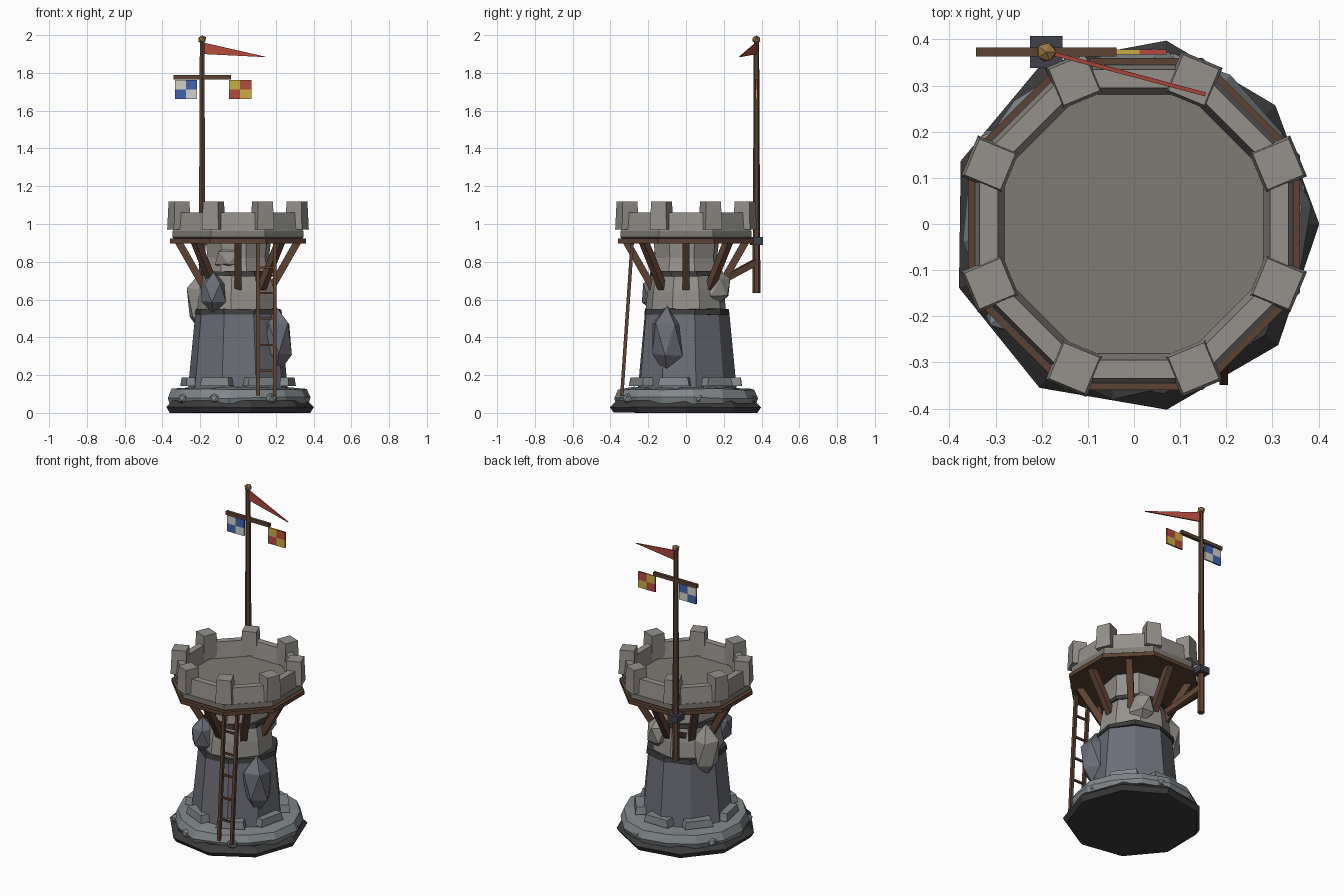
import bpy, bmesh, random
from math import pi, cos, sin, radians
from mathutils import Vector, Matrix

if "Cube" in bpy.data.objects:
    bpy.data.objects.remove(bpy.data.objects["Cube"])

random.seed(4)
OCT = pi / 8
SEC = 1 / cos(OCT)


def mat(name, *rgb):
    m = bpy.data.materials.new(name)
    m.diffuse_color = (*rgb, 1)
    m.use_nodes = True
    m.node_tree.nodes["Principled BSDF"].inputs["Base Color"].default_value = m.diffuse_color
    return m


STONE = mat("pale_stone", .30, .285, .26)
FLOOR = mat("floor_stone", .21, .195, .17)
SLATE = mat("slate", .15, .155, .185)
LEDGE = mat("ledge_stone", .22, .245, .26)
DARK = mat("dark_stone", .045, .045, .045)
WOOD = mat("wood", .11, .055, .032)
IRON = mat("iron", .05, .055, .07)
GOLD = mat("brass", .33, .19, .06)
RED = mat("red", .45, .07, .045)
YELLOW = mat("yellow", .6, .42, .06)
BLUE = mat("blue", .05, .13, .42)
WHITE = mat("white", .65, .63, .58)


def finish(bm, name, m):
    bmesh.ops.recalc_face_normals(bm, faces=bm.faces)
    me = bpy.data.meshes.new(name)
    bm.to_mesh(me)
    bm.free()
    me.materials.append(m)
    ob = bpy.data.objects.new(name, me)
    bpy.context.collection.objects.link(ob)
    return ob


def lathe(name, profile, n, m, phase=0.0, jitter=0.0, closed=False):
    """Rings of n points through (radius, z), capped or closed into a band."""
    bm = bmesh.new()
    wob = [1 + random.uniform(-jitter, jitter) for _ in range(n)]
    rings = []
    for r, z in profile:
        rings.append([bm.verts.new((r * wob[i] * cos(phase + 2 * pi * i / n),
                                    r * wob[i] * sin(phase + 2 * pi * i / n),
                                    z + random.uniform(-jitter, jitter) * .12)) for i in range(n)])
    pairs = list(zip(rings, rings[1:]))
    if closed:
        pairs.append((rings[-1], rings[0]))
    else:
        bm.faces.new(rings[0])
        bm.faces.new(rings[-1])
    for a, b in pairs:
        for i in range(n):
            j = (i + 1) % n
            bm.faces.new((a[i], a[j], b[j], b[i]))
    return finish(bm, name, m)


def box(name, loc, size, m, rot=0.0, taper=1.0):
    bm = bmesh.new()
    bmesh.ops.create_cube(bm, size=1)
    for v in bm.verts:
        k = taper if v.co.z > 0 else 1
        v.co = Vector((v.co.x * size[0] * k, v.co.y * size[1] * k, v.co.z * size[2]))
    bm.transform(Matrix.Translation(loc) @ Matrix.Rotation(rot, 4, 'Z'))
    return finish(bm, name, m)


def beam(name, a, b, r1, m, r2=None, n=4):
    a, b = Vector(a), Vector(b)
    d = b - a
    bm = bmesh.new()
    bmesh.ops.create_cone(bm, cap_ends=True, segments=n, radius1=r1, radius2=r2 or r1, depth=d.length)
    spin = Matrix.Rotation(pi / 4 if n == 4 else 0, 4, 'Z')
    q = d.to_track_quat('Z', 'Y').to_matrix().to_4x4()
    bm.transform(Matrix.Translation((a + b) / 2) @ q @ spin)
    return finish(bm, name, m)


def rock(name, loc, size, m, rot=0.0):
    bm = bmesh.new()
    bmesh.ops.create_icosphere(bm, subdivisions=1, radius=1)
    for v in bm.verts:
        v.co *= random.uniform(.92, 1.06)
    bm.transform(Matrix.Translation(loc) @ Matrix.Rotation(rot, 4, 'Z') @ Matrix.Diagonal((*size, 1)))
    return finish(bm, name, m)


def polar(r, a, z):
    return Vector((r * cos(a), r * sin(a), z))


# rocky foot
lathe("foundation", [(.385, 0), (.405, .03), (.37, .065)], 9, DARK, 0, .015)
lathe("foot_ledge", [(.365, .05), (.375, .08), (.355, .125), (.27, .135)], 14, LEDGE, .1, .035)
for i in range(7):
    a = radians(-115 + i * 51)
    s = box("ledge_slab", polar(.25, a, .165), (.09, .17, .045), LEDGE, a, .88)
for i, deg in enumerate((-110, -60, 10, 75, 150, 215)):
    rock("foot_pebble", polar(.35, radians(deg), .075), (.035, .035, .03), LEDGE, i)

# tower body in stacked courses
lathe("lower_tower", [(.265, .11), (.225, .53)], 9, SLATE, .2, .025)
lathe("lower_band", [(.235, .52), (.23, .55)], 9, DARK, .2, .02)
lathe("middle_tower", [(.215, .54), (.205, .64), (.185, .735)], 9, STONE, .35, .03)
lathe("upper_band", [(.197, .725), (.192, .75)], 9, DARK, .3, .02)
lathe("upper_tower", [(.18, .74), (.165, .82), (.175, .91)], 8, STONE, .25, .03)

# boulders bulging from the walls
rock("right_boulder", (.20, -.10, .39), (.095, .095, .185), SLATE, .5)
rock("front_boulder", (-.13, -.165, .635), (.078, .075, .105), SLATE, .2)
rock("left_boulder", (-.19, .07, .58), (.085, .09, .17), STONE, .8)
rock("back_boulder", (.08, .16, .665), (.075, .085, .10), STONE, .3)
rock("high_boulder", (-.03, -.12, .82), (.10, .06, .075), STONE, .1)

# octagonal platform, floor and parapet
lathe("wood_platform", [(.36 * SEC, .897), (.36 * SEC, .922)], 8, WOOD, OCT)
lathe("stone_floor", [(.335 * SEC, .92), (.347 * SEC, .93), (.347 * SEC, .962)], 8, FLOOR, OCT)
lathe("parapet", [(.345 * SEC, .955), (.335 * SEC, 1.06), (.295 * SEC, 1.06), (.28 * SEC, .955)],
      8, STONE, OCT, closed=True)
for i in range(8):
    a = OCT + i * pi / 4
    box("merlon", polar(.338, a, 1.045), (.096, .096, .15), STONE, a, .88)

# braces under the platform
for i in range(8):
    a = i * pi / 4
    beam("brace", polar(.175, a, .66), polar(.315, a, .905), .027, WOOD)

# ladder leaning on the front
for x in (.105, .195):
    beam("ladder_rail", (x, -.34, .09), (x, -.285, .90), .013, WOOD)
for z in (.225, .36, .50, .635, .77):
    y = -.34 + (z - .09) * .068
    beam("ladder_rung", (.10, y, z), (.20, y, z), .008, WOOD)

# flag pole with bracket, stay, crossbar and finial
PX, PY = -.19, .373
beam("flag_pole", (PX, PY, .635), (PX, PY, 1.97), .021, WOOD, .014, 6)
box("pole_bracket", (PX, PY, .91), (.07, .07, .04), IRON)
beam("pole_stay", (PX, PY, .80), (-.10, .17, .69), .024, WOOD)
rock("finial", (PX, PY, 1.977), (.024, .024, .023), GOLD)
box("crossbar", (PX, PY, 1.777), (.305, .02, .022), WOOD)


# signal flags as two by two checks
def check_flag(name, x0, c1, c2):
    ob = None
    for i in range(2):
        for k in range(2):
            box(name, (x0 + .03 + .059 * i, PY, 1.687 + .05 * k), (.059, .01, .05), c1 if i != k else c2)


check_flag("blue_check_flag", -.335, WHITE, BLUE)
check_flag("red_check_flag", -.048, YELLOW, RED)

# long pennant
bm = bmesh.new()
side = Vector((.0012, .0042, 0))
pts = [Vector((PX, PY, 1.962)), Vector((PX, PY, 1.90)), Vector((.155, .281, 1.883))]
f = bm.faces.new([bm.verts.new(p - side) for p in pts])
g = bmesh.ops.extrude_face_region(bm, geom=[f])["geom"]
bmesh.ops.translate(bm, vec=side * 2, verts=[v for v in g if isinstance(v, bmesh.types.BMVert)])
finish(bm, "pennant", RED)
